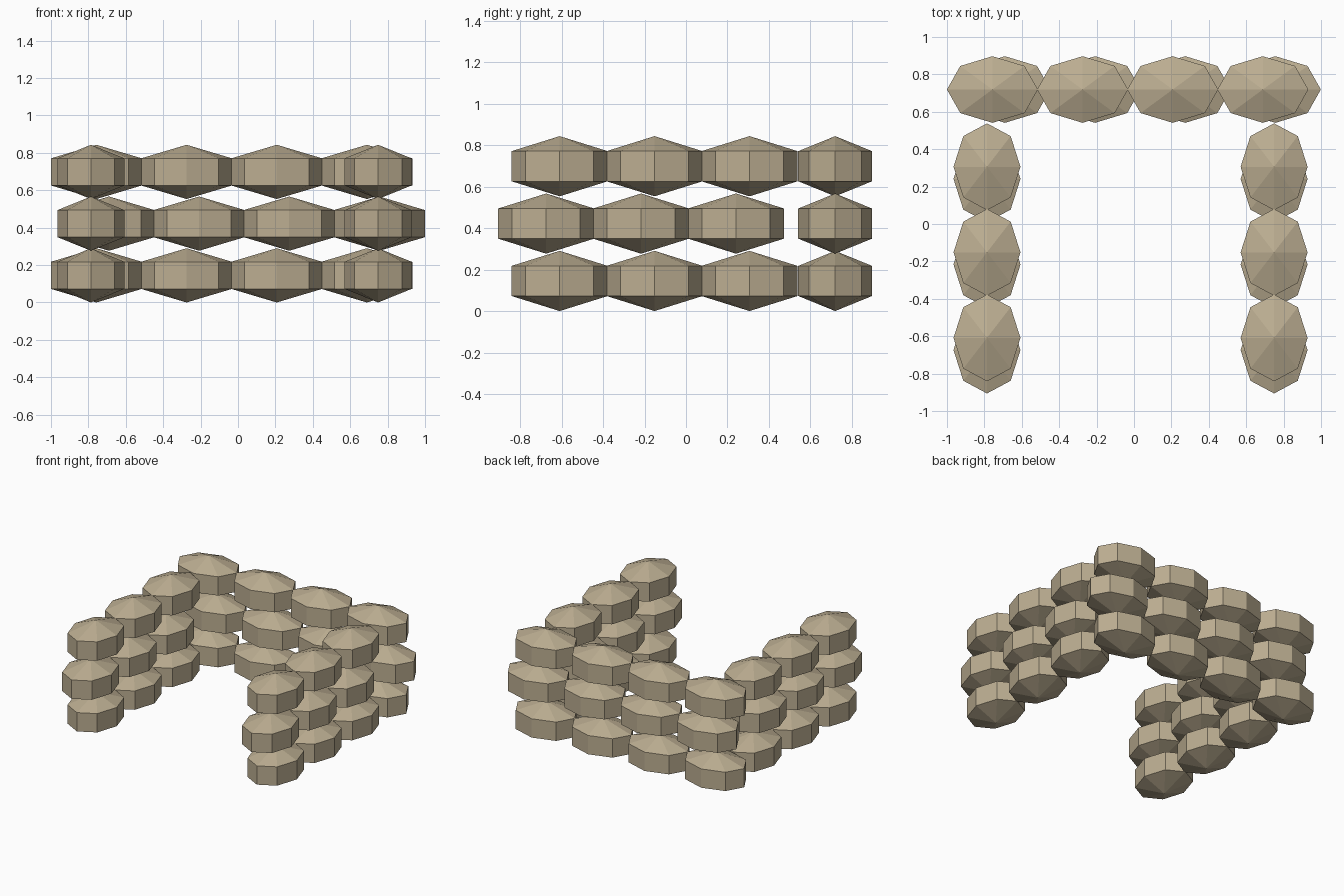
import bpy, math

if "Cube" in bpy.data.objects:
    bpy.data.objects.remove(bpy.data.objects["Cube"])

canvas = bpy.data.materials.new("sand_canvas")
canvas.diffuse_color = (0.50, 0.42, 0.285, 1)
canvas.use_nodes = True
canvas.node_tree.nodes["Principled BSDF"].inputs["Base Color"].default_value = canvas.diffuse_color

HALF_H = 0.145                      # half height of a bag
ROW_STEP = 0.2765                   # vertical distance between rows
RING = math.sin(math.radians(60))   # radius of the sphere's side rings


def bag(name, x, y, row, half_x, half_y):
    """One faceted sandbag: an eight-sided, three-band sphere, flattened."""
    bpy.ops.mesh.primitive_uv_sphere_add(segments=8, ring_count=3, radius=1)
    ob = bpy.context.object
    ob.name = name
    ob.scale = (half_x / RING, half_y / RING, HALF_H)
    ob.location = (x, y, HALF_H + row * ROW_STEP)
    bpy.ops.object.transform_apply(location=True, rotation=True, scale=True)
    ob.data.materials.append(canvas)


for row in range(3):
    odd = row % 2                   # the middle row is staggered
    # Back wall
    for i in range(4):
        bag(f"back_sandbag_{row}_{i}", -0.757 + 0.482 * i + 0.067 * odd,
            0.719, row, 0.243, 0.178)
    # Side walls
    for side, x in (("left", -0.786), ("right", 0.749)):
        for i in range(3):
            bag(f"{side}_sandbag_{row}_{i}", x,
                -0.609 + 0.4575 * i - 0.065 * odd, row, 0.179, 0.232)
